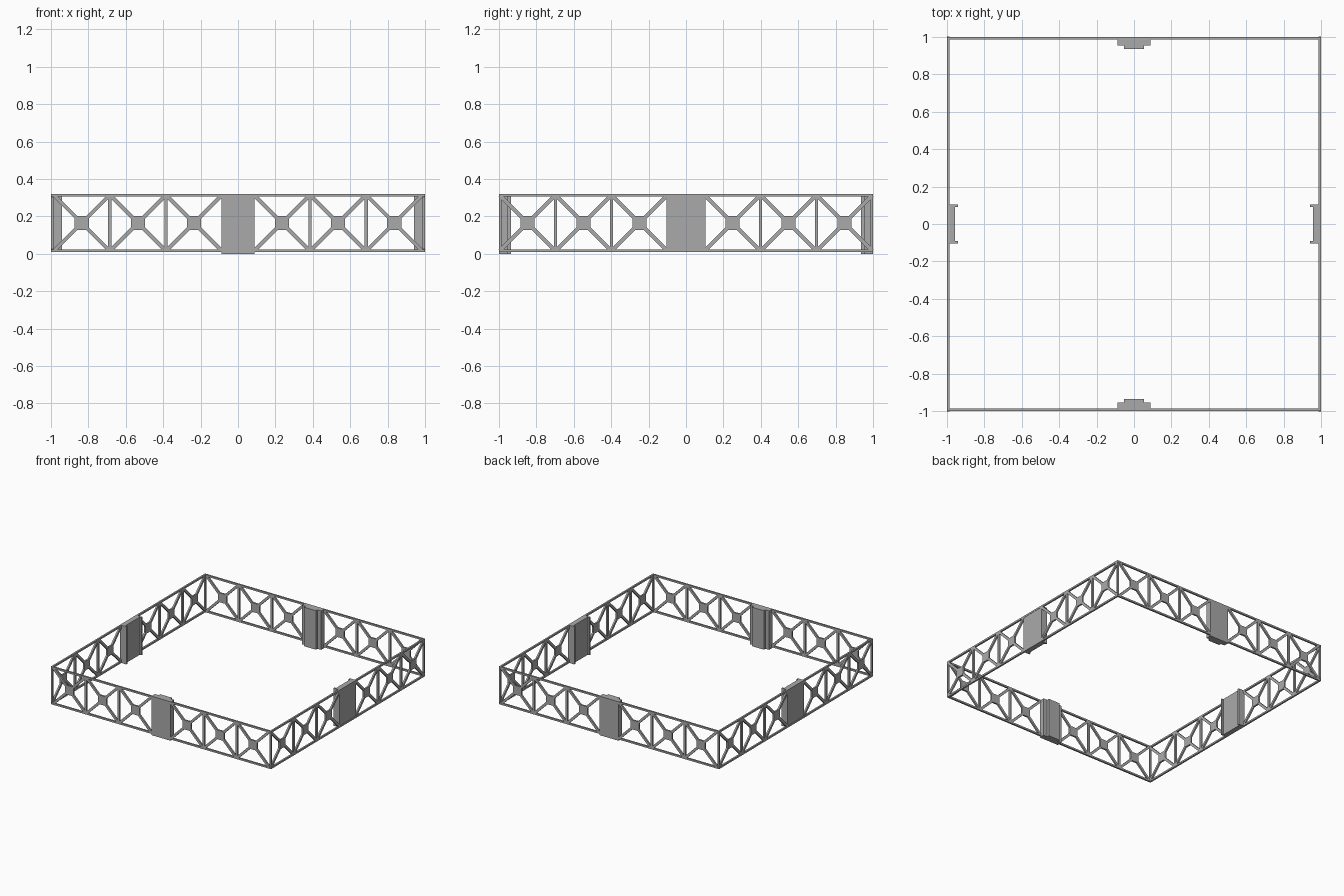
import bpy, bmesh, math
from mathutils import Matrix, Vector

cube = bpy.data.objects.get("Cube")
if cube:
    bpy.data.objects.remove(cube)

steel = bpy.data.materials.new("grey_steel")
steel.use_nodes = True
steel.diffuse_color = (0.4, 0.4, 0.4, 1)
steel.node_tree.nodes["Principled BSDF"].inputs["Base Color"].default_value = (0.4, 0.4, 0.4, 1)

LOW, HIGH = 0.01, 0.32      # frame bottom and top
BAR = 0.014                 # bar thickness
MID = (LOW + HIGH) / 2
WALL_Y = -1 + BAR / 2       # centre plane of a wall
BAY = 0.3


def finish(bm, name, turn):
    bmesh.ops.recalc_face_normals(bm, faces=bm.faces)
    bm.transform(Matrix.Rotation(turn, 4, "Z"))
    mesh = bpy.data.meshes.new(name)
    bm.to_mesh(mesh)
    bm.free()
    mesh.materials.append(steel)
    bpy.context.collection.objects.link(bpy.data.objects.new(name, mesh))


def bar(bm, a, b, width, depth=BAR):
    """Flat bar in the wall plane between two (x, z) points."""
    a, b = Vector(a), Vector(b)
    mid, d = (a + b) / 2, b - a
    m = (Matrix.Translation((mid.x, WALL_Y, mid.y))
         @ Matrix.Rotation(-math.atan2(d.y, d.x), 4, "Y")
         @ Matrix.Diagonal((d.length, depth, width, 1)))
    bmesh.ops.create_cube(bm, size=1, matrix=m)


def prism(bm, points, offset):
    """Extrude a closed outline of 3D points."""
    face = bm.faces.new([bm.verts.new(p) for p in points])
    top = bmesh.ops.extrude_face_region(bm, geom=[face])["geom"]
    bmesh.ops.translate(bm, vec=offset, verts=[v for v in top if isinstance(v, bmesh.types.BMVert)])


def mirrored(half):
    return half + [(-x, y) for x, y in reversed(half)]


def wall(side, turn, start, end):
    # Long top and bottom rails
    bm = bmesh.new()
    for z in (LOW + BAR / 2, HIGH - BAR / 2):
        bar(bm, (-end, z), (end, z), BAR)
    finish(bm, side + "_rails", turn)

    # Uprights, crossed braces and gusset plates on both halves
    posts, braces, gussets = bmesh.new(), bmesh.new(), bmesh.new()
    half, cut = 0.038, 0.012
    for s in (-1, 1):
        for i in range(3):
            x0 = start + i * BAY
            x1 = x0 + BAY
            if i < 2:
                bar(posts, (s * x1, LOW), (s * x1, HIGH), 0.018)
            lo, hi = LOW + 0.008, HIGH - 0.008
            x0, x1 = x0 + 0.003, x1 - 0.003
            bar(braces, (s * x0, lo), (s * x1, hi), 0.02, BAR * 0.95)
            bar(braces, (s * x0, hi), (s * x1, lo), 0.02, BAR * 0.95)
            outline = mirrored([(half - cut, -half), (half, cut - half),
                                (half, half - cut), (half - cut, half)])
            cx = s * (start + (i + 0.5) * BAY)
            prism(gussets, [(cx + x, -1, MID + z) for x, z in outline], (0, BAR, 0))
    finish(posts, side + "_uprights", turn)
    finish(braces, side + "_braces", turn)
    finish(gussets, side + "_gussets", turn)


def block(side, turn, half_outline, bottom):
    bm = bmesh.new()
    prism(bm, [(x, y, bottom) for x, y in mirrored(half_outline)], (0, 0, HIGH - bottom))
    finish(bm, side + "_centre_block", turn)


# Stepped rail block and the channel it mates with
stepped = [(0.087, -1), (0.087, -0.955), (0.053, -0.955), (0.053, -0.935)]
channel = [(0.105, -0.998), (0.105, -0.942), (0.092, -0.942), (0.092, -0.957)]

for side, turn in (("front", 0), ("back", math.pi)):
    wall(side, turn, 0.085, 1.0)
    block(side, turn, stepped, 0.0)
for side, turn in (("left", math.pi / 2), ("right", -math.pi / 2)):
    wall(side, turn, 0.098, 1.0 - BAR)
    block(side, turn, channel, LOW)

# Corner posts
bm = bmesh.new()
for sx in (-1, 1):
    for sy in (-1, 1):
        m = (Matrix.Translation((sx * (1 - BAR / 2), sy * (1 - BAR / 2), MID))
             @ Matrix.Diagonal((BAR, BAR, HIGH - LOW, 1)))
        bmesh.ops.create_cube(bm, size=1, matrix=m)
finish(bm, "corner_posts", 0)
